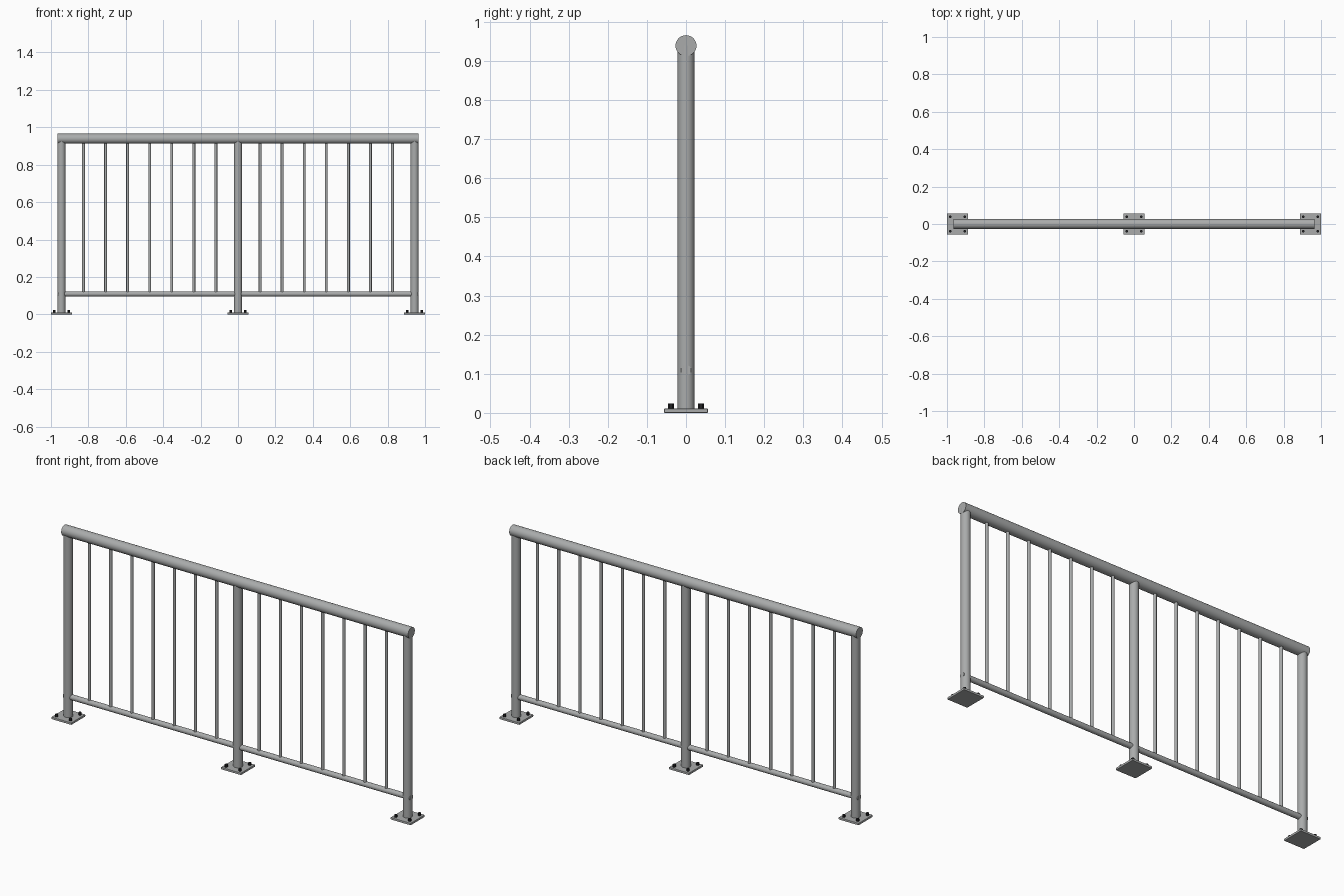
import bpy, math

if "Cube" in bpy.data.objects:
    bpy.data.objects.remove(bpy.data.objects["Cube"])

def material(name, rgb):
    m = bpy.data.materials.new(name)
    m.diffuse_color = (*rgb, 1)
    m.use_nodes = True
    m.node_tree.nodes["Principled BSDF"].inputs["Base Color"].default_value = m.diffuse_color
    return m

steel = material("brushed steel", (0.40, 0.41, 0.41))
dark = material("dark bolt", (0.015, 0.015, 0.017))

def finish(name, mat, smooth=True):
    o = bpy.context.object
    o.name = name
    o.data.materials.append(mat)
    if smooth:
        bpy.ops.object.shade_smooth_by_angle(angle=math.radians(35))
    return o

def post(name, x, y, z0, z1, r, sides, mat, smooth=True):
    bpy.ops.mesh.primitive_cylinder_add(vertices=sides, radius=r, depth=z1 - z0,
                                        location=(x, y, (z0 + z1) / 2))
    return finish(name, mat, smooth)

def rail(name, z, r, half):
    bpy.ops.mesh.primitive_cylinder_add(vertices=32, radius=r, depth=2 * half,
                                        location=(0, 0, z), rotation=(0, math.pi / 2, 0))
    return finish(name, steel)

POST_X = 0.944
PLATE = 0.056
PLATE_H = 0.011
TOP_Z, LOW_Z = 0.939, 0.109

# Handrail and lower rail, both ending flush with the outer posts
rail("handrail", TOP_Z, 0.0268, 0.965)
rail("lower_rail", LOW_Z, 0.0134, 0.965)

# Posts with bolted base plates
for label, x in (("left", -POST_X), ("middle", 0), ("right", POST_X)):
    post(label + "_post", x, 0, PLATE_H / 2, TOP_Z, 0.0217, 32, steel)
    bpy.ops.mesh.primitive_cube_add(size=1, location=(x, 0, PLATE_H / 2))
    bpy.context.object.scale = (2 * PLATE, 2 * PLATE, PLATE_H)
    bpy.ops.object.transform_apply(location=False, rotation=False, scale=True)
    plate = finish(label + "_base_plate", steel, False)
    bev = plate.modifiers.new("soft edge", "BEVEL")
    bev.width, bev.segments = 0.002, 2
    for sx in (-1, 1):
        for sy in (-1, 1):
            post(label + "_bolt", x + sx * 0.0385, sy * 0.0385,
                 PLATE_H - 0.003, 0.0235, 0.0075, 6, dark, False)

# Thin balusters, seven in each bay
for i in range(-7, 8):
    if i:
        post("baluster", i * POST_X / 8, 0, LOW_Z, TOP_Z, 0.0075, 16, steel)
